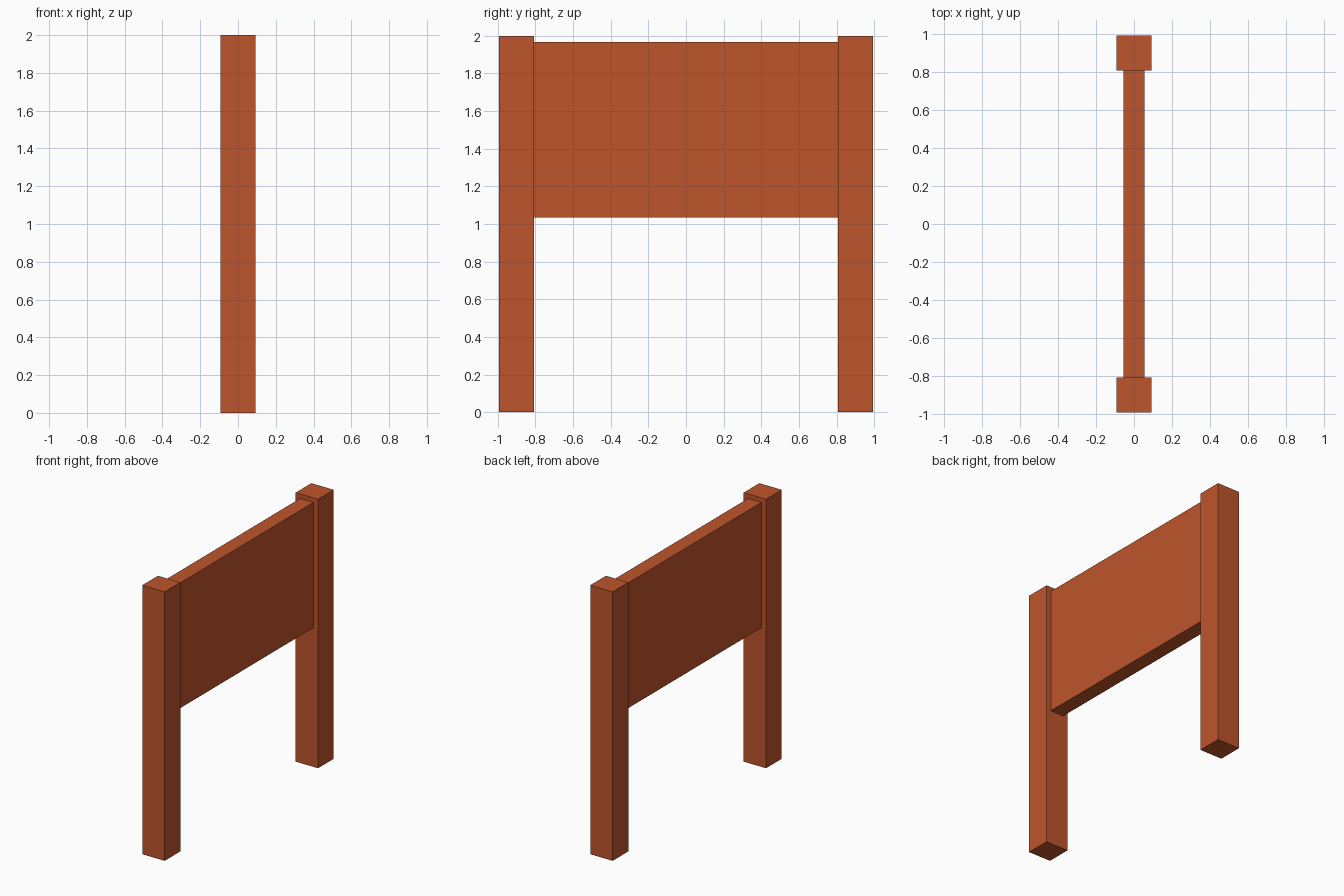
import bpy
import bmesh

if "Cube" in bpy.data.objects:
    bpy.data.objects.remove(bpy.data.objects["Cube"])

# Single rust-orange colour
rust = bpy.data.materials.new("rust_orange")
rust.diffuse_color = (0.515, 0.091, 0.025, 1.0)
rust.use_nodes = True
rust.node_tree.nodes["Principled BSDF"].inputs["Base Color"].default_value = rust.diffuse_color


def box(name, lo, hi):
    """Axis-aligned box between two corners."""
    bm = bmesh.new()
    bmesh.ops.create_cube(bm, size=1.0)
    for v in bm.verts:
        for i in range(3):
            v.co[i] = hi[i] if v.co[i] > 0 else lo[i]
    mesh = bpy.data.meshes.new(name)
    bm.to_mesh(mesh)
    bm.free()
    mesh.materials.append(rust)
    obj = bpy.data.objects.new(name, mesh)
    bpy.context.collection.objects.link(obj)
    return obj


POST_HALF = 0.092    # half thickness of the square posts
POST_Y = 0.901       # post centre distance from the middle
PANEL_HALF = 0.055   # half thickness of the board

# Two square posts
for side, name in ((-1, "front_post"), (1, "back_post")):
    y = side * POST_Y
    box(name, (-POST_HALF, y - POST_HALF, 0), (POST_HALF, y + POST_HALF, 2))

# Board held between the posts
inner = POST_Y - POST_HALF
box("sign_board", (-PANEL_HALF, -inner, 1.035), (PANEL_HALF, inner, 1.967))
